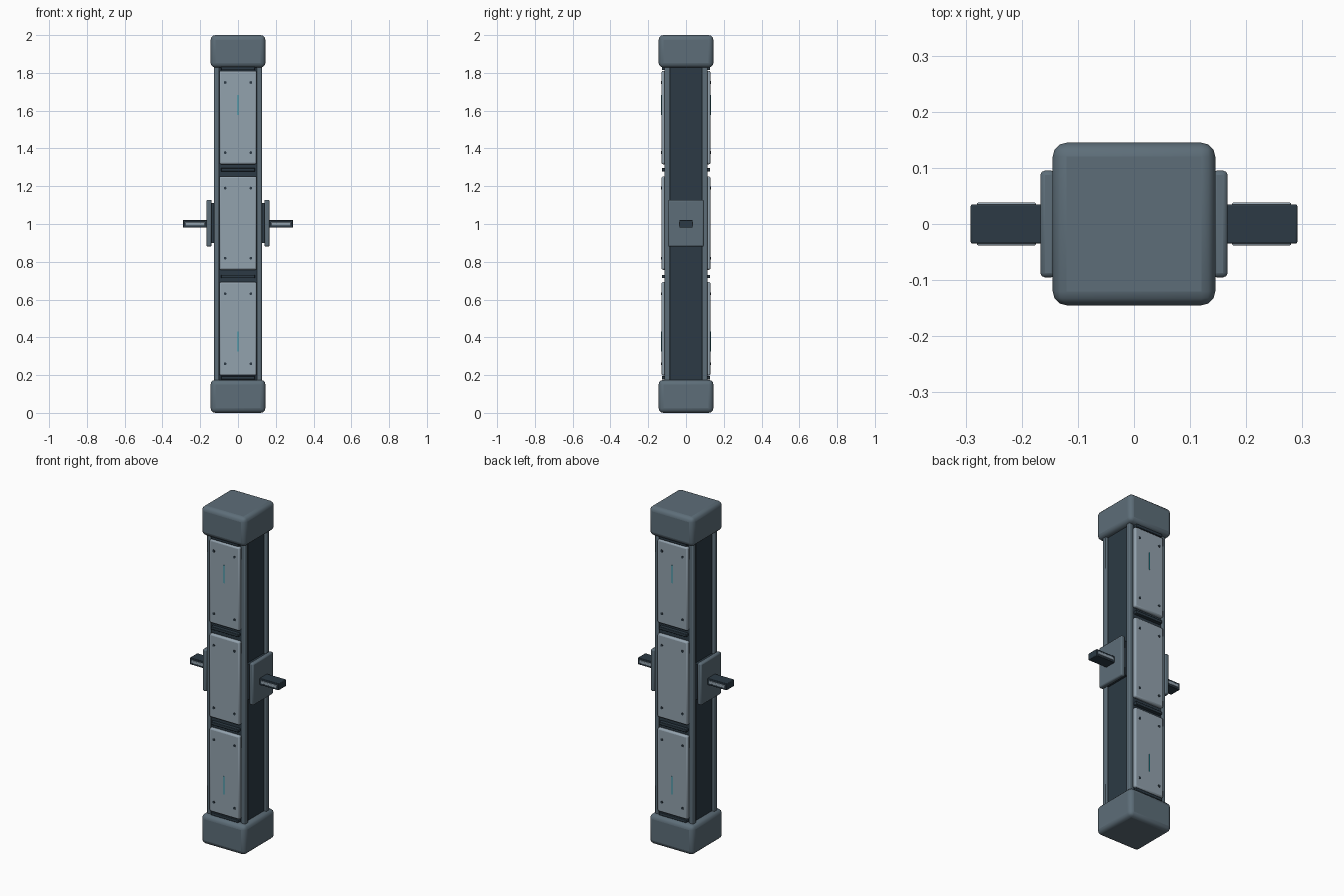
import bpy, math

if "Cube" in bpy.data.objects:
    bpy.data.objects.remove(bpy.data.objects["Cube"])


def mat(name, rgb):
    m = bpy.data.materials.new(name)
    m.diffuse_color = (*rgb, 1)
    m.use_nodes = True
    m.node_tree.nodes["Principled BSDF"].inputs["Base Color"].default_value = m.diffuse_color
    return m


DARK = mat("dark_steel", (0.025, 0.042, 0.058))
MID = mat("mid_steel", (0.11, 0.155, 0.19))
LIGHT = mat("light_steel", (0.29, 0.36, 0.42))
CYAN = mat("cyan_glow", (0.02, 0.30, 0.38))


def box(name, x, y, z, m, bevel=0.0, seg=2):
    """Box from (min, max) ranges, with an optional rounded bevel."""
    bpy.ops.mesh.primitive_cube_add(size=1, location=[(a + b) / 2 for a, b in (x, y, z)])
    o = bpy.context.object
    o.name = name
    o.scale = [b - a for a, b in (x, y, z)]
    bpy.ops.object.transform_apply(location=False, rotation=False, scale=True)
    o.data.materials.append(m)
    if bevel:
        b = o.modifiers.new("bevel", 'BEVEL')
        b.width, b.segments = bevel, seg
        bpy.ops.object.shade_smooth_by_angle(angle=math.radians(40))
    return o


def span(s, a, b):
    """Range from a to b on the positive or negative side."""
    return (a, b) if s > 0 else (-b, -a)


# central column and end caps
box("column_core", (-.112, .112), (-.107, .107), (.1, 1.9), DARK)
box("bottom_cap", (-.145, .145), (-.145, .145), (0, .175), MID, .025, 3)
box("top_cap", (-.145, .145), (-.145, .145), (1.828, 2), MID, .025, 3)

# corner rails
for sx in (-1, 1):
    for sy in (-1, 1):
        box("corner_rail", span(sx, .1, .126), span(sy, .084, .114), (.12, 1.88), MID, .006)

# front and back panels with screws, light slits and divider bars
for s in (-1, 1):
    for i, z0 in enumerate((.198, .757, 1.316)):
        z1 = z0 + .495
        box("panel", (-.099, .099), span(s, .104, .13), (z0, z1), LIGHT, .009)
        for sx in (-1, 1):
            for z in (z0 + .062, z1 - .062):
                bpy.ops.mesh.primitive_cylinder_add(
                    vertices=10, radius=.0075, depth=.008,
                    location=(sx * .068, s * .129, z), rotation=(math.pi / 2, 0, 0))
                bpy.context.object.name = "panel_screw"
                bpy.context.object.data.materials.append(DARK)
        if i != 1:
            zc = 1.63 if i else .378
            box("light_slit", (-.003, .003), span(s, .126, .132), (zc - .053, zc + .053), CYAN)
    for z in (.186, .722, 1.287, 1.823):
        box("divider_bar", (-.09, .09), span(s, .1, .128), (z - .009, z + .009), DARK, .003)

# side mounts with axle tabs
for s in (-1, 1):
    box("mount_base", span(s, .1, .142), (-.08, .08), (.9, 1.11), DARK)
    box("mount_plate", span(s, .139, .167), (-.095, .095), (.88, 1.128), MID, .008)
    box("axle_tab", span(s, .13, .291), (-.035, .035), (.981, 1.021), DARK, .003)
    for sy in (-1, 1):
        box("tab_inlay", span(s, .175, .28), span(sy, .03, .038), (.992, 1.010), LIGHT, .002)
